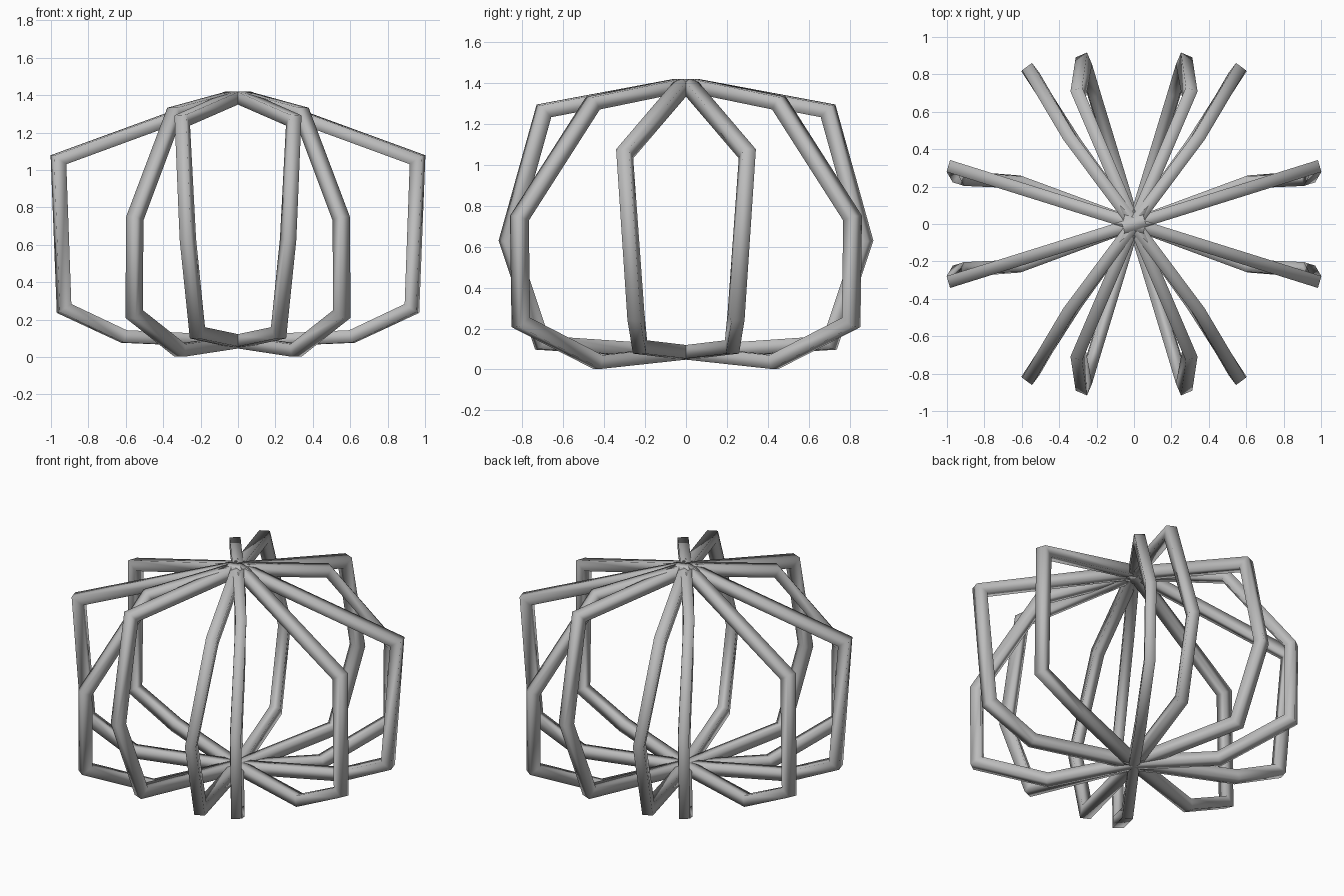
import bpy
import bmesh
from mathutils import Vector

if "Cube" in bpy.data.objects:
    bpy.data.objects.remove(bpy.data.objects["Cube"], do_unlink=True)

HALF = 0.033          # half thickness of a square bar
TOP, BOTTOM = 1.387, 0.083

grey = bpy.data.materials.new("plain_grey")
grey.use_nodes = True
colour = (0.5, 0.5, 0.5, 1)
grey.diffuse_color = colour
grey.node_tree.nodes["Principled BSDF"].inputs["Base Color"].default_value = colour


def turned(p):
    """Half turn about the vertical axis."""
    return Vector((-p.x, -p.y, p.z))


def hoop(name, rib, mirror):
    """Closed square bar running down one rib and up the opposite one."""
    rib = [Vector((x * mirror, y, z)) for x, y, z in rib]
    out = Vector((rib[0].x, rib[0].y, 0)).normalized()
    side = Vector((-out.y, out.x, 0))
    near_top = out * 0.055 + Vector((0, 0, TOP))
    down = [near_top] + rib
    path = down + [Vector((0, 0, BOTTOM))] + [turned(p) for p in reversed(down)]

    bm = bmesh.new()
    rings = []
    for i, p in enumerate(path):
        before = (p - path[i - 1]).normalized()
        after = (path[(i + 1) % len(path)] - p).normalized()
        along = (before + after).normalized()
        across = (side - along * side.dot(along)).normalized()
        normal = along.cross(across) / max(along.dot(after), 0.5)
        rings.append([bm.verts.new(p + HALF * (a * across + b * normal))
                      for a, b in ((1, 1), (-1, 1), (-1, -1), (1, -1))])
    for i, ring in enumerate(rings):
        following = rings[(i + 1) % len(rings)]
        for k in range(4):
            j = (k + 1) % 4
            bm.faces.new((ring[k], ring[j], following[j], following[k]))
    bmesh.ops.recalc_face_normals(bm, faces=bm.faces)
    for face in bm.faces:
        face.smooth = True
    mesh = bpy.data.meshes.new(name)
    bm.to_mesh(mesh)
    bm.free()
    mesh.materials.append(grey)
    bpy.context.collection.objects.link(bpy.data.objects.new(name, mesh))


# Ribs listed from top to bottom
ribs = {
    "wide_hoop": [(0.96, 0.3, 1.055), (0.93, 0.245, 0.26), (0.61, 0.225, 0.11)],
    "diagonal_hoop": [(0.34, 0.455, 1.303), (0.552, 0.815, 0.74),
                      (0.555, 0.808, 0.23), (0.31, 0.43, 0.036)],
    "deep_hoop": [(0.298, 0.695, 1.265), (0.268, 0.872, 0.63), (0.217, 0.705, 0.13)],
}
for name, rib in ribs.items():
    hoop(name + "_left", rib, 1)
    hoop(name + "_right", rib, -1)
